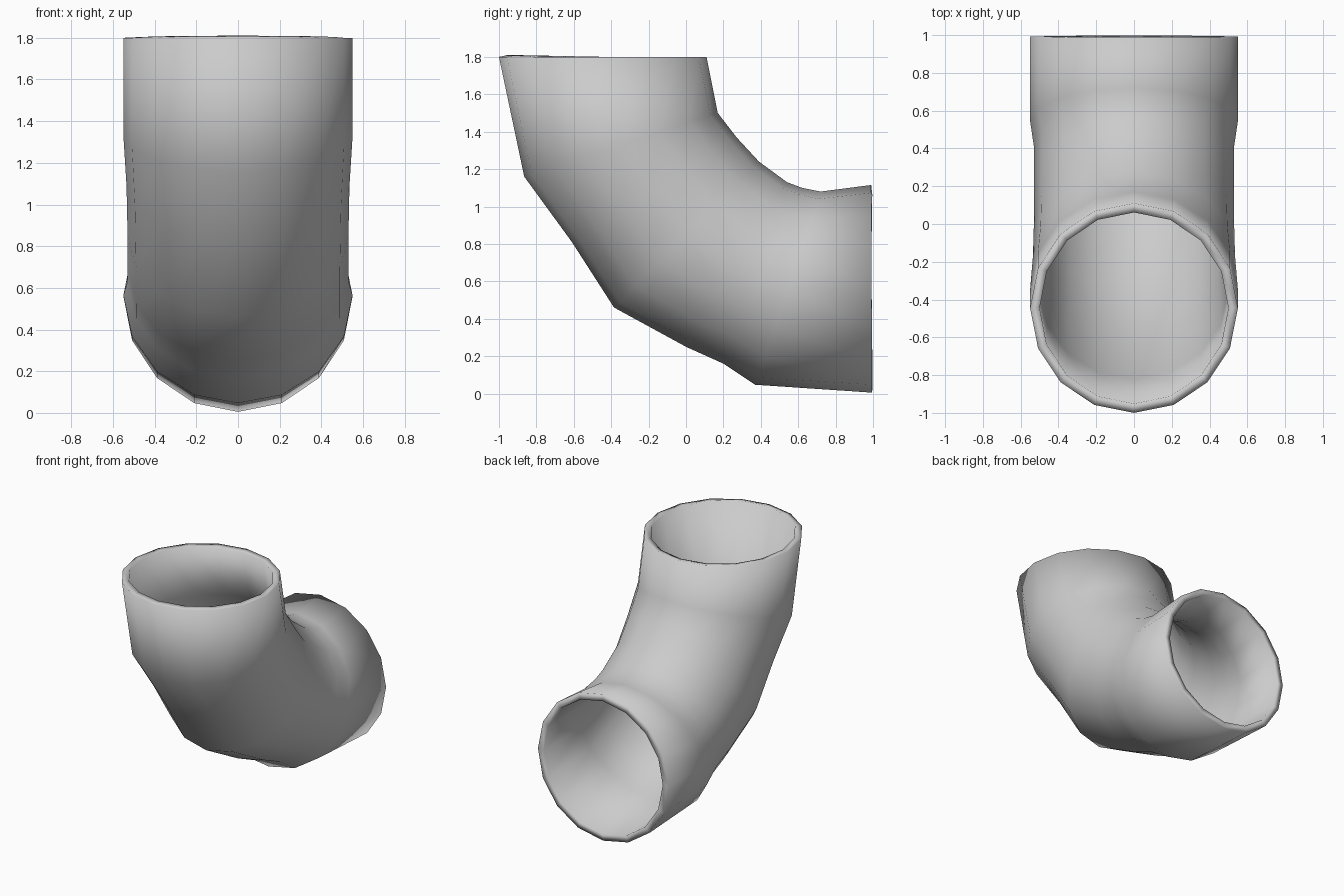
import bpy, bmesh
from math import sin, cos, pi
from mathutils import Vector

if "Cube" in bpy.data.objects:
    bpy.data.objects.remove(bpy.data.objects["Cube"])

SIDES = 16
# Each ring: outer-bend point (y, z), inner-bend point (y, z), half width in x
rings = [
    ((-1.00, 1.80), (0.11, 1.80), 0.55),
    ((-0.865, 1.16), (0.17, 1.50), 0.55),
    ((-0.61, 0.81), (0.27, 1.37), 0.535),
    ((-0.385, 0.46), (0.39, 1.24), 0.53),
    ((0.00, 0.25), (0.54, 1.13), 0.53),
    ((0.20, 0.16), (0.62, 1.10), 0.53),
    ((0.37, 0.047), (0.72, 1.08), 0.55),
    ((0.995, 0.005), (0.99, 1.115), 0.55),
]

# Loft the elbow wall through the rings
bm = bmesh.new()
loops = []
for outer, inner, half_width in rings:
    a, b = Vector((0, *outer)), Vector((0, *inner))
    mid, up = (a + b) / 2, (b - a) / 2
    loops.append([bm.verts.new(mid + up * cos(2 * pi * i / SIDES)
                               + Vector((half_width * sin(2 * pi * i / SIDES), 0, 0)))
                  for i in range(SIDES)])
for lower, upper in zip(loops, loops[1:]):
    for i in range(SIDES):
        j = (i + 1) % SIDES
        bm.faces.new((lower[i], lower[j], upper[j], upper[i]))

# Make the normals point outward (side face of the first band faces +x)
bm.normal_update()
bm.faces.ensure_lookup_table()
if bm.faces[SIDES // 4].normal.x < 0:
    bmesh.ops.reverse_faces(bm, faces=bm.faces[:])
for f in bm.faces:
    f.smooth = True

mesh = bpy.data.meshes.new("pipe_elbow")
bm.to_mesh(mesh)
bm.free()
elbow = bpy.data.objects.new("pipe_elbow", mesh)
bpy.context.collection.objects.link(elbow)

# Wall thickness, grown inward, with rims at both openings
wall = elbow.modifiers.new("wall", 'SOLIDIFY')
wall.thickness = 0.05
wall.offset = -1
